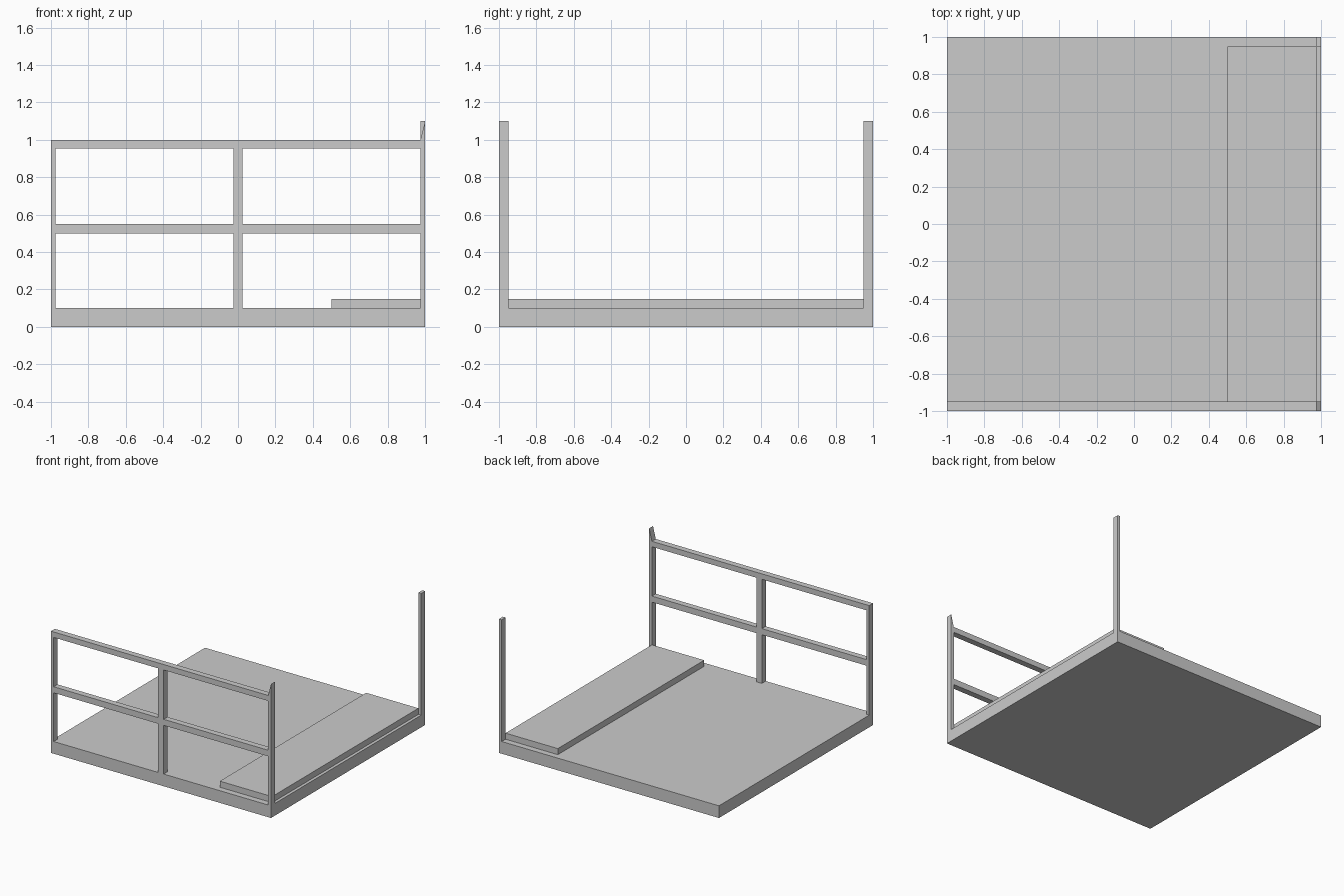
import bpy
import bmesh

cube = bpy.data.objects.get("Cube")
if cube:
    bpy.data.objects.remove(cube, do_unlink=True)

grey = bpy.data.materials.new("plain grey")
grey.use_nodes = True
grey.diffuse_color = (0.6, 0.6, 0.6, 1)
grey.node_tree.nodes["Principled BSDF"].inputs["Base Color"].default_value = (0.6, 0.6, 0.6, 1)


def prism(name, profile, y0, y1):
    """Extrude an x-z outline from y0 to y1."""
    bm = bmesh.new()
    face = bm.faces.new([bm.verts.new((x, y0, z)) for x, z in profile])
    grown = bmesh.ops.extrude_face_region(bm, geom=[face])["geom"]
    moved = [v for v in grown if isinstance(v, bmesh.types.BMVert)]
    bmesh.ops.translate(bm, verts=moved, vec=(0, y1 - y0, 0))
    bmesh.ops.recalc_face_normals(bm, faces=bm.faces)
    mesh = bpy.data.meshes.new(name)
    bm.to_mesh(mesh)
    bm.free()
    mesh.materials.append(grey)
    obj = bpy.data.objects.new(name, mesh)
    bpy.context.collection.objects.link(obj)
    return obj


def box(name, x0, x1, y0, y1, z0, z1):
    return prism(name, [(x0, z0), (x1, z0), (x1, z1), (x0, z1)], y0, y1)


FLOOR = 0.1       # top of the base slab
FRONT = -1.0      # outer face of the railing
INNER = -0.95     # inner face of the railing
END = 0.975       # inner side of the end posts

# Floor slab and raised strip
box("base_slab", -1, 1, -1, 1, 0, FLOOR)
box("raised_strip", 0.5, END, -0.95, 0.95, FLOOR, 0.15)

# Corner posts; the front one has a slanted tip
box("back_left_post", END, 1, 0.95, 1, FLOOR, 1.1)
prism("front_left_post", [(END, FLOOR), (1, FLOOR), (1, 1.1), (END, 1)], FRONT, INNER)
box("front_right_post", -1, -END, FRONT, INNER, FLOOR, 1)

# Railing bars
box("middle_rail", -END, END, FRONT, INNER, 0.5, 0.55)
box("top_rail", -END, END, FRONT, INNER, 0.955, 1)

# Centre post, in two lengths between the rails
for name, low, high in (("lower", FLOOR, 0.5), ("upper", 0.55, 0.955)):
    box(name + "_centre_post", -0.025, 0.025, FRONT, INNER, low, high)
